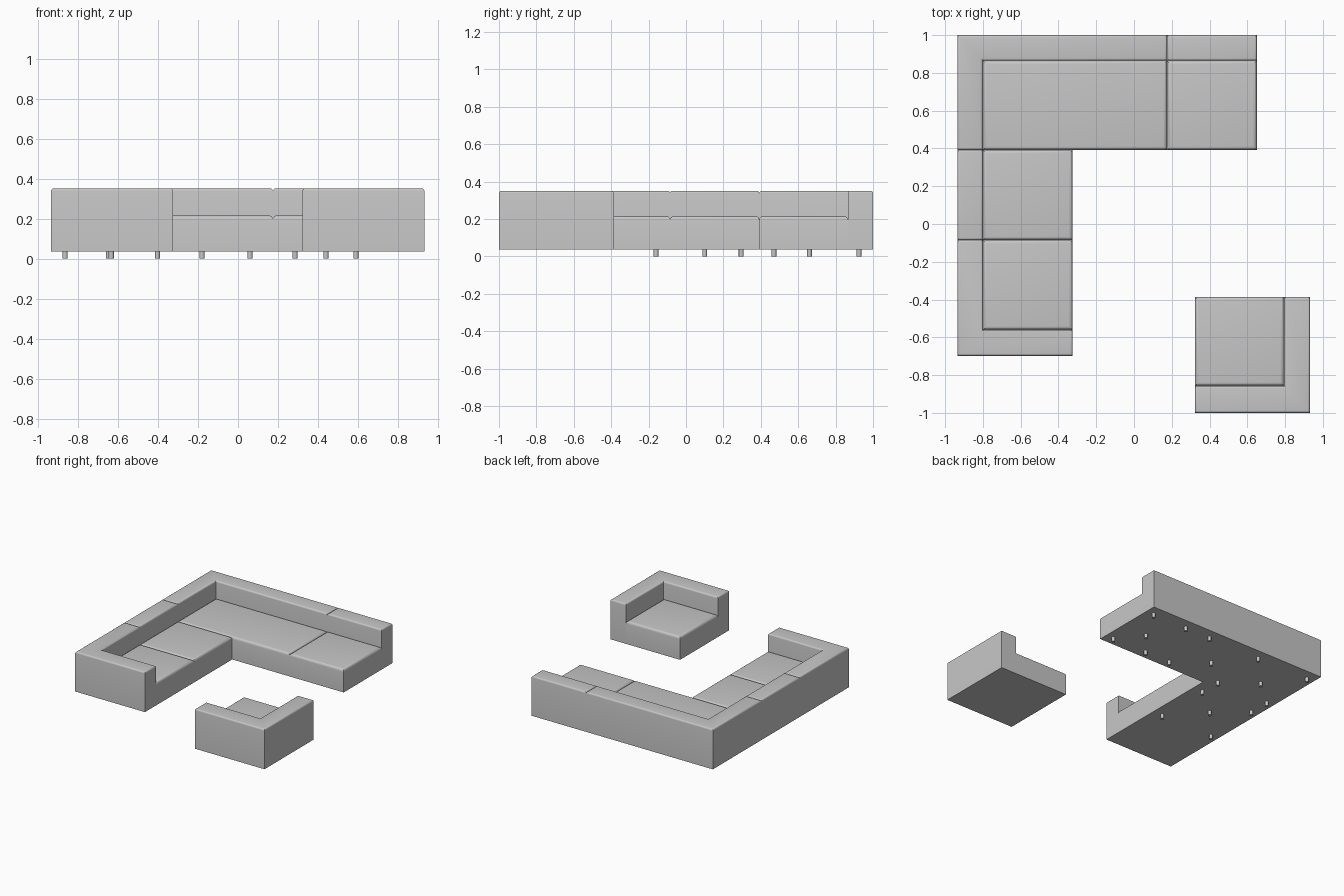
import bpy
import bmesh
import math

cube = bpy.data.objects.get("Cube")
if cube:
    bpy.data.objects.remove(cube, do_unlink=True)

BOTTOM, SEAT_TOP, BACK_TOP = 0.036, 0.216, 0.351

fabric = bpy.data.materials.new("grey_fabric")
fabric.use_nodes = True
GREY = (0.57, 0.57, 0.57, 1)
fabric.diffuse_color = GREY
fabric.node_tree.nodes["Principled BSDF"].inputs["Base Color"].default_value = GREY


def finish(name, bm):
    bmesh.ops.recalc_face_normals(bm, faces=bm.faces)
    mesh = bpy.data.meshes.new(name)
    bm.to_mesh(mesh)
    bm.free()
    mesh.materials.append(fabric)
    obj = bpy.data.objects.new(name, mesh)
    bpy.context.collection.objects.link(obj)
    bpy.ops.object.select_all(action="DESELECT")
    obj.select_set(True)
    bpy.context.view_layer.objects.active = obj
    bpy.ops.object.shade_smooth_by_angle(angle=math.radians(40))
    return obj


def padded_block(name, outline, top, radius):
    """Extrude a floor outline upward and round only its top rim."""
    bm = bmesh.new()
    base = bm.faces.new([bm.verts.new((x, y, BOTTOM)) for x, y in outline])
    made = bmesh.ops.extrude_face_region(bm, geom=[base], use_keep_orig=True)["geom"]
    for v in made:
        if isinstance(v, bmesh.types.BMVert):
            v.co.z = top
    rim = [e for e in bm.edges if all(v.co.z > top - 0.001 for v in e.verts)]
    bmesh.ops.bevel(bm, geom=rim, offset=radius, segments=4, profile=0.5,
                    affect="EDGES")
    return finish(name, bm)


def rectangle(x0, x1, y0, y1):
    return [(x0, y0), (x1, y0), (x1, y1), (x0, y1)]


def module(name, seat, back):
    padded_block(name + "_seat", rectangle(*seat), SEAT_TOP, 0.02)
    padded_block(name + "_back", back, BACK_TOP, 0.013)


# Plan lines shared by the sectional modules
LEFT, LEFT_IN, FRONT = -0.935, -0.8, -0.325
REAR, REAR_IN, INNER = 1.0, 0.865, 0.392
JOINT, END = 0.175, 0.65
MID, ARM_IN, ARM = -0.085, -0.56, -0.698

# Long corner module
module("corner", (LEFT_IN, JOINT, INNER, REAR_IN),
       [(LEFT, INNER), (LEFT_IN, INNER), (LEFT_IN, REAR_IN),
        (JOINT, REAR_IN), (JOINT, REAR), (LEFT, REAR)])

# Straight modules
module("rear_end", (JOINT, END, INNER, REAR_IN), rectangle(JOINT, END, REAR_IN, REAR))
module("side_middle", (LEFT_IN, FRONT, MID, INNER), rectangle(LEFT, LEFT_IN, MID, INNER))

# Side module closed by an arm
module("side_end", (LEFT_IN, FRONT, ARM_IN, MID),
       [(LEFT, ARM), (FRONT, ARM), (FRONT, ARM_IN),
        (LEFT_IN, ARM_IN), (LEFT_IN, MID), (LEFT, MID)])

# Separate armchair
module("armchair", (0.322, 0.795, -0.857, -0.386),
       [(0.322, -1.0), (0.932, -1.0), (0.932, -0.386),
        (0.795, -0.386), (0.795, -0.857), (0.322, -0.857)])

# Round feet: module corners plus one at each module centre
feet = [(x, y) for x in (-0.865, -0.402, 0.06, 0.285, 0.59) for y in (0.47, 0.925)]
feet += [(x, y) for x in (-0.865, -0.402) for y in (-0.16, 0.295)]
feet += [(-0.648, 0.66), (-0.18, 0.66), (0.44, 0.66), (-0.634, 0.1)]
for i, (x, y) in enumerate(feet):
    bm = bmesh.new()
    bmesh.ops.create_cone(bm, cap_ends=True, segments=16, radius1=0.013,
                          radius2=0.013, depth=BOTTOM + 0.004)
    bmesh.ops.translate(bm, verts=bm.verts, vec=(x, y, (BOTTOM + 0.004) / 2))
    finish(f"foot_{i + 1}", bm)
